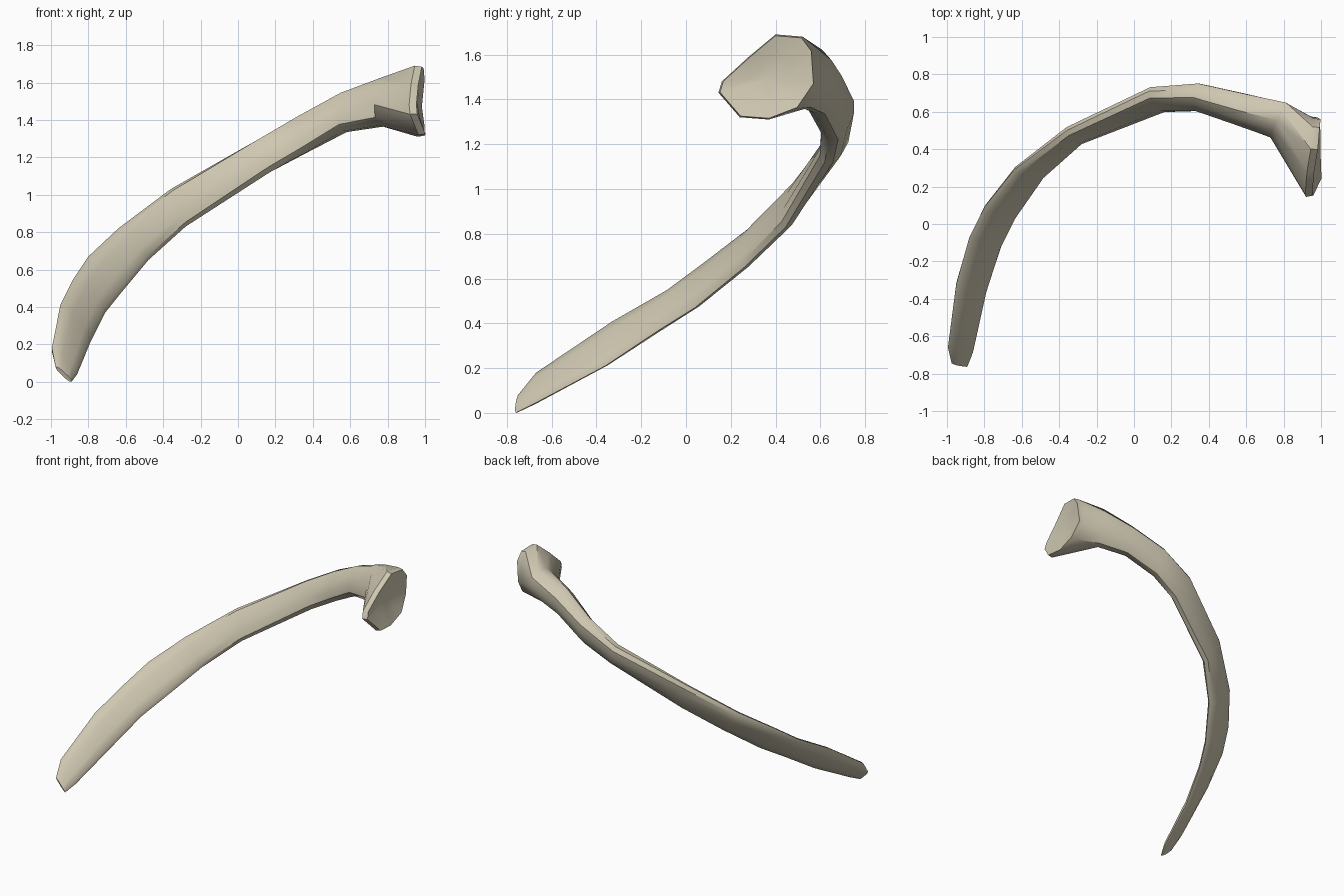
import bpy, bmesh, math
from mathutils import Vector

if "Cube" in bpy.data.objects:
    bpy.data.objects.remove(bpy.data.objects["Cube"])

SIDES = 10

bone = bpy.data.materials.new("bone ivory")
bone.diffuse_color = (0.62, 0.57, 0.44, 1)
bone.use_nodes = True
bone.node_tree.nodes["Principled BSDF"].inputs["Base Color"].default_value = bone.diffuse_color

# Shaft stations: upper edge point, lower edge point, thickness
STATIONS = [
    ((-0.975, -0.745, 0.08), (-0.89, -0.76, 0.00), 0.025),
    ((-0.995, -0.66, 0.18), (-0.86, -0.68, 0.04), 0.05),
    ((-0.95, -0.32, 0.41), (-0.79, -0.36, 0.21), 0.06),
    ((-0.88, -0.07, 0.55), (-0.71, -0.12, 0.37), 0.06),
    ((-0.80, 0.09, 0.67), (-0.63, 0.04, 0.47), 0.06),
    ((-0.64, 0.29, 0.82), (-0.48, 0.26, 0.65), 0.065),
    ((-0.36, 0.50, 1.03), (-0.28, 0.445, 0.83), 0.075),
    ((0.08, 0.71, 1.28), (0.17, 0.62, 1.12), 0.10),
    ((0.33, 0.72, 1.42), (0.35, 0.635, 1.22), 0.13),
    ((0.57, 0.66, 1.54), (0.56, 0.57, 1.34), 0.16),
    ((0.79, 0.61, 1.62), (0.755, 0.50, 1.37), 0.18),
]

# Rim of the joint head, from the top round by the back
RIM = [Vector(p) for p in [
    (0.975, 0.40, 1.69), (0.985, 0.52, 1.68), (0.99, 0.565, 1.62),
    (0.975, 0.575, 1.47), (0.99, 0.50, 1.36), (0.99, 0.37, 1.31),
    (0.995, 0.24, 1.32), (0.95, 0.145, 1.43), (0.945, 0.16, 1.48),
    (0.955, 0.28, 1.59)]]


def soft(v):
    """Fuller than an ellipse, for a rounded strap section."""
    return math.copysign(abs(v) ** 0.8, v)


def section(top, low, thick, along):
    top, low = Vector(top), Vector(low)
    half = (top - low) / 2
    out = half.cross(along).normalized() * thick / 2
    mid = (top + low) / 2
    angles = [2 * math.pi * i / SIDES for i in range(SIDES)]
    return [mid + half * soft(math.cos(a)) + out * soft(math.sin(a)) for a in angles]


mids = [(Vector(t) + Vector(b)) / 2 for t, b, _ in STATIONS]
mids.append(Vector((0.93, 0.45, 1.50)))
rings = []
for i, (t, b, w) in enumerate(STATIONS):
    rings.append(section(t, b, w, mids[i + 1] - mids[max(i - 1, 0)]))

# Flared head: back of the rim, bevelled lip, then a shallow hollow
centre = sum(RIM, Vector()) / SIDES
rings.append([p + Vector((-0.03, 0, 0)) for p in RIM])
rings.append([centre + (p - centre) * 0.97 + Vector((0.008, 0, 0)) for p in RIM])
rings.append([centre + (p - centre) * 0.5 + Vector((-0.012, 0, 0)) for p in RIM])

bm = bmesh.new()
loops = [[bm.verts.new(p) for p in ring] for ring in rings]
for a, b in zip(loops, loops[1:]):
    for i in range(SIDES):
        j = (i + 1) % SIDES
        bm.faces.new((a[i], a[j], b[j], b[i]))
bm.faces.new(loops[0])
hub = bm.verts.new(centre + Vector((-0.018, 0, 0)))
for i in range(SIDES):
    bm.faces.new((loops[-1][i], loops[-1][(i + 1) % SIDES], hub))
bmesh.ops.recalc_face_normals(bm, faces=bm.faces[:])

mesh = bpy.data.meshes.new("rib_bone")
bm.to_mesh(mesh)
bm.free()
mesh.materials.append(bone)
rib = bpy.data.objects.new("rib_bone", mesh)
bpy.context.collection.objects.link(rib)
bpy.context.view_layer.objects.active = rib
rib.select_set(True)
bpy.ops.object.shade_smooth_by_angle(angle=math.radians(40))
